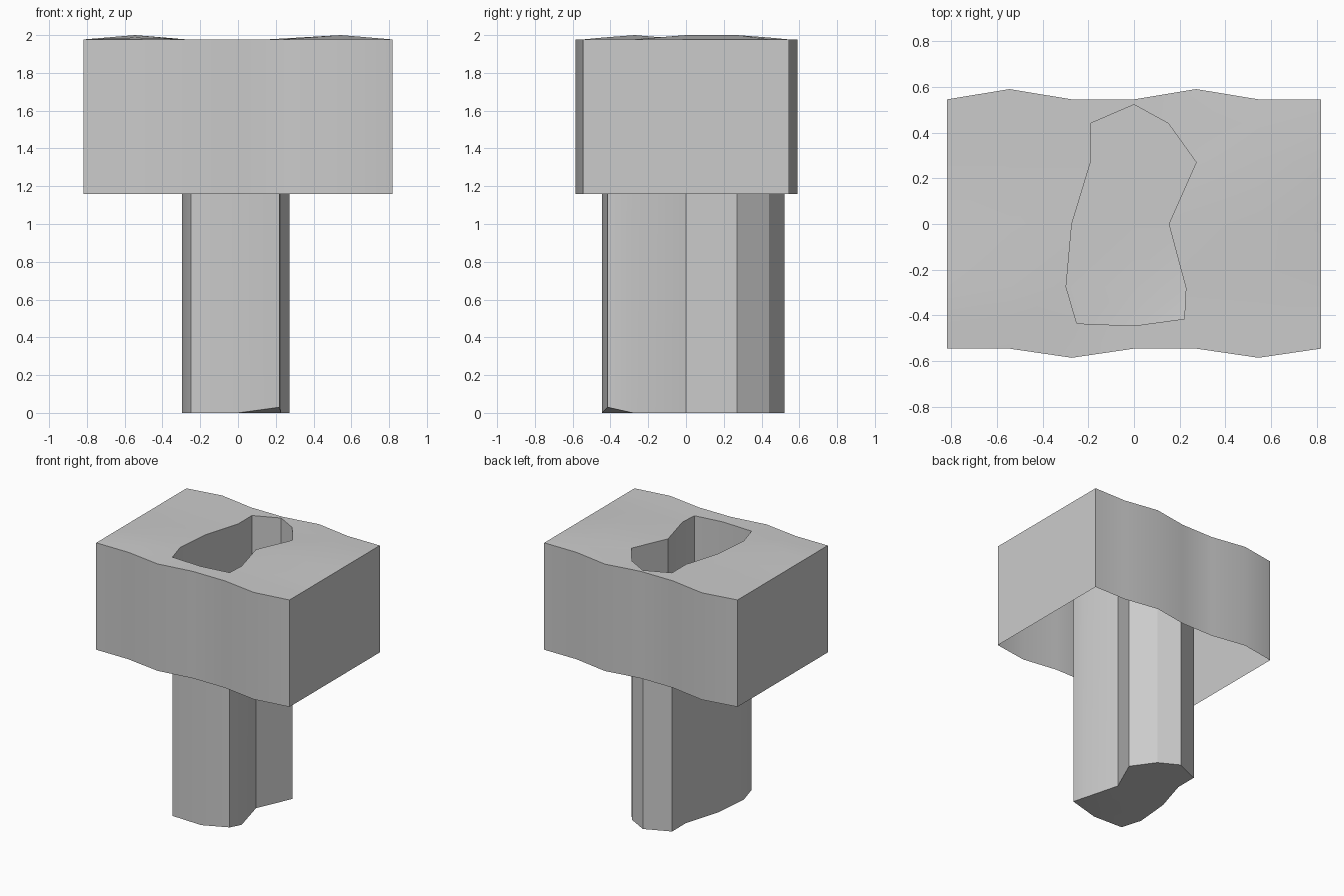
import bpy, bmesh, math

if "Cube" in bpy.data.objects:
    bpy.data.objects.remove(bpy.data.objects["Cube"])

# Hole cross-section: three points per row, front to back
hole = [
    [(-0.25, -0.435), (0, -0.445), (0.22, -0.415)],
    [(-0.297, -0.275), (0, -0.275), (0.227, -0.28)],
    [(-0.272, 0), (0, 0), (0.152, 0)],
    [(-0.19, 0.27), (0, 0.272), (0.272, 0.27)],
    [(-0.19, 0.44), (0, 0.522), (0.15, 0.44)],
]
cols = [-0.817, -0.545, -0.272, 0, 0.272, 0.545, 0.817]
rows = [-0.545, -0.44, -0.272, 0, 0.272, 0.44, 0.545]
TOP, RIM, BASE = 1.977, 1.16, 0.0
wavy = {(2, 0): -0.585, (5, 0): -0.585, (1, 6): 0.59, (4, 6): 0.59}
bumps = {(1, 2): 2.0, (1, 1): 1.987, (5, 3): 2.0, (5, 4): 2.0, (5, 5): 1.987}

bm = bmesh.new()


def grid_point(i, j):
    x, y = cols[i], wavy.get((i, j), rows[j])
    if 2 <= i <= 4 and 1 <= j <= 5:
        x, y = hole[j - 1][i - 2]
    return bm.verts.new((x, y, bumps.get((i, j), TOP)))


# Top surface grid, with the middle faces forming the floor of the pocket
v = [[grid_point(i, j) for i in range(7)] for j in range(7)]
floor = []
for j in range(6):
    for i in range(6):
        f = bm.faces.new((v[j][i], v[j][i + 1], v[j + 1][i + 1], v[j + 1][i]))
        if i in (2, 3) and 1 <= j <= 4:
            floor.append(f)

# Outer skirt, open underneath
edges = [e for e in bm.edges if e.is_boundary]
skirt = bmesh.ops.extrude_edge_only(bm, edges=edges)
for g in skirt["geom"]:
    if isinstance(g, bmesh.types.BMVert):
        g.co.z = RIM

# Hollow post, sunk from the top surface down to the ground
post = bmesh.ops.extrude_face_region(bm, geom=floor)
for g in post["geom"]:
    if isinstance(g, bmesh.types.BMVert):
        g.co.z = BASE
        if g.co.x > 0.2 and g.co.y < -0.4:
            g.co.z = 0.03  # lifted corner of the floor
bmesh.ops.delete(bm, geom=[f for f in floor if f.is_valid and
                           f.calc_center_median().z > 1], context='FACES')
bmesh.ops.recalc_face_normals(bm, faces=bm.faces[:])
bm.faces.ensure_lookup_table()
top_face = max(bm.faces, key=lambda f: f.calc_center_median().z)
if top_face.normal.z < 0:
    bmesh.ops.reverse_faces(bm, faces=bm.faces[:])

mesh = bpy.data.meshes.new("block_with_hollow_post")
bm.to_mesh(mesh)
bm.free()
obj = bpy.data.objects.new("block_with_hollow_post", mesh)
bpy.context.collection.objects.link(obj)
bpy.context.view_layer.objects.active = obj
obj.select_set(True)
bpy.ops.object.shade_smooth_by_angle(angle=math.radians(25))
